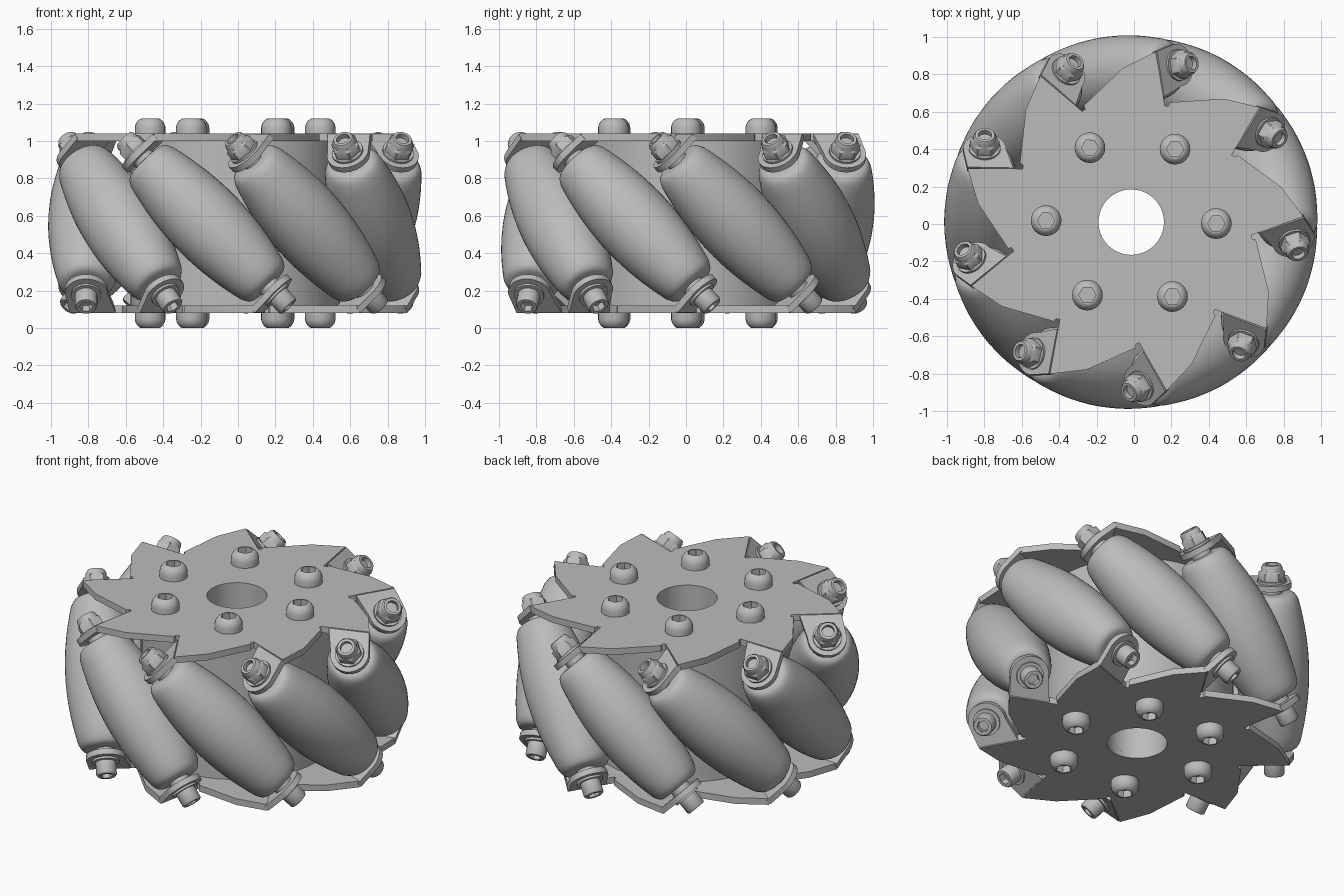
import bpy, bmesh
from math import pi, sin, cos, radians, sqrt
from mathutils import Matrix, Vector

cube = bpy.data.objects.get("Cube")
if cube:
    bpy.data.objects.remove(cube)

grey = bpy.data.materials.new("plain_grey")
grey.use_nodes = True
grey.diffuse_color = (0.5, 0.5, 0.5, 1)
grey.node_tree.nodes["Principled BSDF"].inputs["Base Color"].default_value = (0.5, 0.5, 0.5, 1)

COUNT = 9
MID_Z = 0.56
AXIS_R = 0.79
STEP = 2 * pi / COUNT
CENTRE = Matrix.Translation((-0.015, 0.01, MID_Z))
FLIP = Matrix.Rotation(pi, 4, "X")


def spin(angle):
    return Matrix.Rotation(angle, 4, "Z")


def finish(bm, name, angle=35):
    bmesh.ops.remove_doubles(bm, verts=bm.verts, dist=1e-5)
    bmesh.ops.recalc_face_normals(bm, faces=bm.faces)
    mesh = bpy.data.meshes.new(name)
    bm.to_mesh(mesh)
    bm.free()
    mesh.materials.append(grey)
    mesh.shade_smooth()
    mesh.set_sharp_from_angle(angle=radians(angle))
    return mesh


def place(mesh, name, matrix):
    ob = bpy.data.objects.new(name, mesh)
    ob.matrix_world = matrix
    bpy.context.scene.collection.objects.link(ob)


def lathe(name, profile, n=24, closed=False):
    """Spin (radius, height, kind) points; kind 'hex' makes a six-sided ring."""
    bm = bmesh.new()
    rings = []
    for r, z, *kind in profile:
        ring = []
        for i in range(n):
            a = 2 * pi * i / n
            k = cos(pi / 6) / cos(a % (pi / 3) - pi / 6) if kind else 1
            ring.append(bm.verts.new((r * k * cos(a), r * k * sin(a), z)))
        rings.append(ring)
    pairs = list(zip(rings, rings[1:]))
    if closed:
        pairs.append((rings[-1], rings[0]))
    for a, b in pairs:
        for i in range(n):
            j = (i + 1) % n
            bm.faces.new((a[i], a[j], b[j], b[i]))
    if not closed:
        bm.faces.new(rings[0])
        bm.faces.new(rings[-1])
    return finish(bm, name)


def slab(name, loops, z0, z1):
    """Flat sheet from an outline and optional holes."""
    bm = bmesh.new()
    for loop in loops:
        vs = [bm.verts.new((x, y, z0)) for x, y in loop]
        for a, b in zip(vs, vs[1:] + vs[:1]):
            bm.edges.new((a, b))
    bmesh.ops.triangle_fill(bm, use_beauty=True, edges=bm.edges[:], normal=(0, 0, 1))
    out = bmesh.ops.extrude_face_region(bm, geom=bm.faces[:])
    moved = [g for g in out["geom"] if isinstance(g, bmesh.types.BMVert)]
    bmesh.ops.translate(bm, verts=moved, vec=(0, 0, z1 - z0))
    return finish(bm, name, 25)


# Side plate with swept teeth and a round bore
tooth = [(0.60, -0.305), (0.583, -0.295), (0.585, -0.275), (0.88, -0.272), (0.82, -0.084)]
outline = []
for k in range(COUNT):
    for x, y in tooth:
        p = spin(k * STEP) @ Vector((x, y, 0))
        outline.append((p.x, p.y))
bore = [(0.175 * cos(2 * pi * i / 48), 0.175 * sin(2 * pi * i / 48)) for i in range(48)]
plate = slab("side_plate", [outline, bore], 0.44, 0.48)

# Bent tab that carries one roller end, local x is radial
arc = [(0.115 * cos(a), 0.115 * sin(a)) for a in (-pi * i / 16 for i in range(17))]
tab = slab("roller_tab", [arc + [(-0.155, 0.14), (0.09, 0.14)]], 0.50, 0.535)

# Barrel roller that follows the round outer envelope
half = [(1 - sqrt(AXIS_R ** 2 + s * s / 2), s) for s in (i * 0.42 / 8 for i in range(9))]
half += [(0.146, 0.44), (0.137, 0.455), (0.122, 0.466), (0.105, 0.47), (0.06, 0.47), (0.06, 0.505)]
roller = lathe("roller", [(r, -s) for r, s in half[:0:-1]] + half, 48)

# Lock nut with washer, and socket cap screw
nut = lathe("lock_nut", [
    (0.085, 0.53), (0.085, 0.548), (0.078, 0.548, "hex"), (0.078, 0.595, "hex"),
    (0.062, 0.605), (0.062, 0.622), (0.052, 0.64), (0.036, 0.64), (0.036, 0.61)])
screw = lathe("cap_screw", [
    (0.08, 0.53), (0.08, 0.548), (0.06, 0.548), (0.06, 0.62), (0.053, 0.63),
    (0.036, 0.63, "hex"), (0.036, 0.59, "hex")])

# Button head bolt
button = lathe("button_bolt", [
    (0.082, 0.475), (0.082, 0.513), (0.077, 0.532), (0.066, 0.548), (0.054, 0.558),
    (0.047, 0.56), (0.046, 0.56, "hex"), (0.046, 0.515, "hex")])

# Hub drum with through bore
hub = lathe("hub_drum", [(0.175, -0.445), (0.56, -0.445), (0.56, 0.445), (0.175, 0.445)], 64, True)

START = radians(-61)
base = CENTRE @ spin(START)
place(hub, "hub_drum", base)
for side, turn in (("top", Matrix.Identity(4)), ("bottom", FLIP)):
    place(plate, side + "_plate", base @ turn)
    for k in range(6):
        place(button, f"{side}_button_bolt_{k + 1}",
              base @ turn @ spin(k * pi / 3) @ Matrix.Translation((0.455, 0, 0)))

for k in range(COUNT):
    axis = base @ spin(k * STEP) @ Matrix.Translation((AXIS_R, 0, 0)) @ Matrix.Rotation(pi / 4, 4, "X")
    place(roller, f"roller_{k + 1}", axis)
    place(tab, f"top_tab_{k + 1}", axis)
    place(tab, f"bottom_tab_{k + 1}", axis @ FLIP)
    place(nut, f"lock_nut_{k + 1}", axis)
    place(screw, f"cap_screw_{k + 1}", axis @ FLIP)
